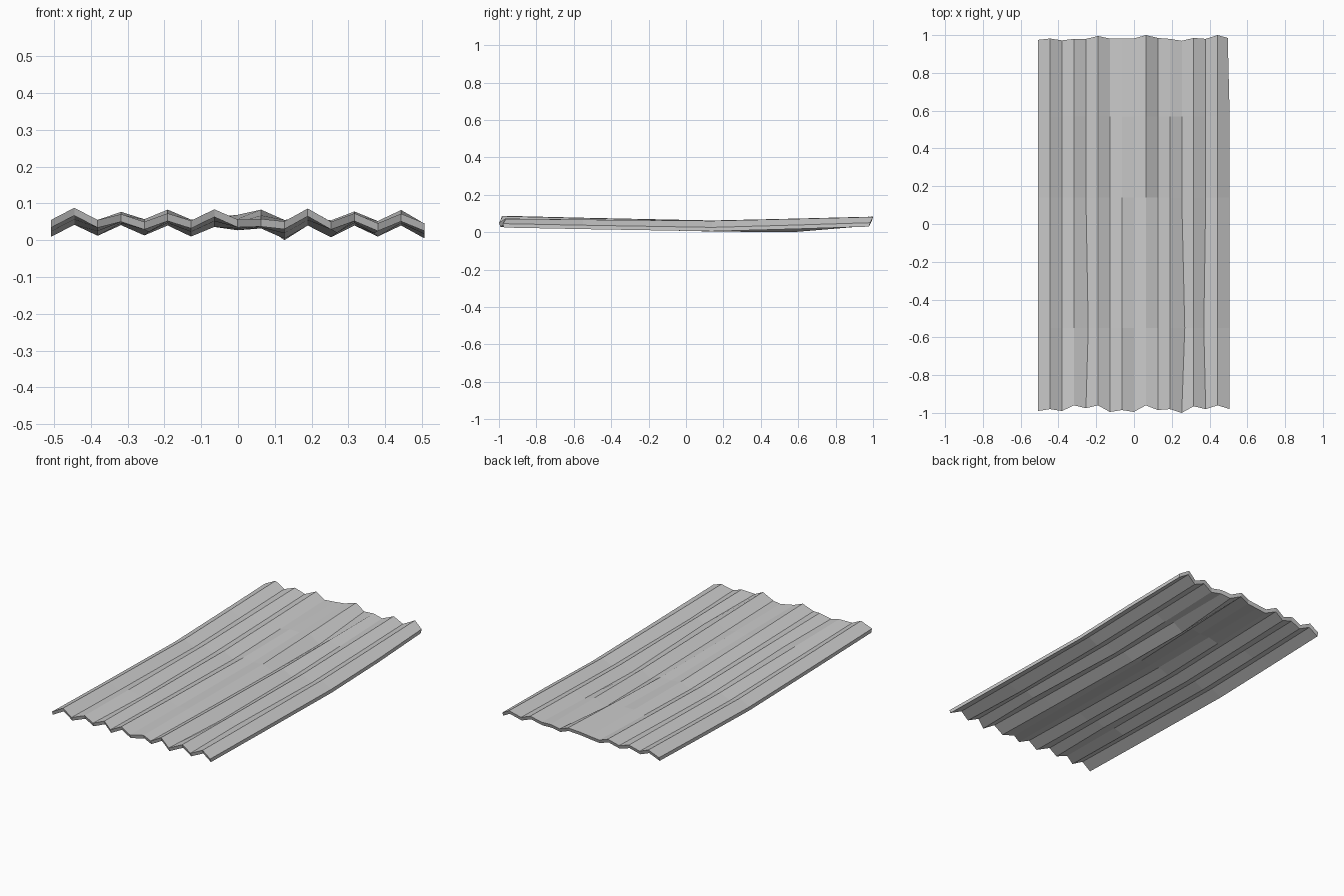
import bpy

if "Cube" in bpy.data.objects:
    bpy.data.objects.remove(bpy.data.objects["Cube"])

# Corrugation profiles across the sheet, 17 ridge and valley points each
X = [-.508 + i * .0634 for i in range(17)]
FRONT = [.055, .088, .055, .071, .050, .073, .053, .084, .056, .058, .051, .086, .050, .073, .046, .072, .046]
MID = [.030, .063, .033, .062, .034, .061, .031, .057, .048, .053, .025, .061, .029, .061, .031, .061, .026]
BACK = [.052, .083, .055, .077, .057, .083, .056, .062, .069, .083, .055, .062, .054, .078, .052, .082, .051]
# Uneven cut at each end
Y_FRONT = [-.99, -.98, -.99, -.96, -.975, -.96, -.995, -.985, -.995, -.96, -.985, -.98, -1, -.965, -.98, -.96, -.98]
Y_BACK = [.975, .982, .972, .98, .98, .995, .982, .982, .982, 1, .985, .98, .97, .985, .98, 1, .985]
THICKNESS = .021


def mix(a, b, t):
    return [p + (q - p) * t for p, q in zip(a, b)]


# Rows along the sheet: sagging in the middle, one ridge flattened at the back
near = mix(FRONT, MID, .42)
far = mix(MID, BACK, .48)
far[10] = .021
x_near, x_back = X[:], X[:]
x_near[4] += .012
x_near[12] += .016
x_near[14] -= .01
x_back[16] -= .01
rows = [
    (X, Y_FRONT, FRONT),
    (x_near, [-.55] * 17, near),
    (X, [.14] * 17, MID),
    (X, [.57] * 17, far),
    (x_back, Y_BACK, BACK),
]

top = [(x, y, z) for xs, ys, zs in rows for x, y, z in zip(xs, ys, zs)]
n, w = len(top), 17
verts = top + [(x, y * .993, z - THICKNESS) for x, y, z in top]
faces = []
for r in range(len(rows) - 1):
    for c in range(w - 1):
        q = (r * w + c, r * w + c + 1, (r + 1) * w + c + 1, (r + 1) * w + c)
        faces.append(q)
        faces.append(tuple(i + n for i in reversed(q)))

# Edge strips around the rim
last = len(rows) - 1
rim = [c for c in range(w)]
rim += [r * w + w - 1 for r in range(1, last + 1)]
rim += [last * w + c for c in range(w - 2, -1, -1)]
rim += [r * w for r in range(last - 1, 0, -1)]
for a, b in zip(rim, rim[1:] + rim[:1]):
    faces.append((b, a, a + n, b + n))

# Corrugated sheet
low = min(v[2] for v in verts)
mesh = bpy.data.meshes.new("corrugated_sheet")
mesh.from_pydata([(x, y, z - low) for x, y, z in verts], [], faces)
mesh.update()
sheet = bpy.data.objects.new("corrugated_sheet", mesh)
bpy.context.collection.objects.link(sheet)
